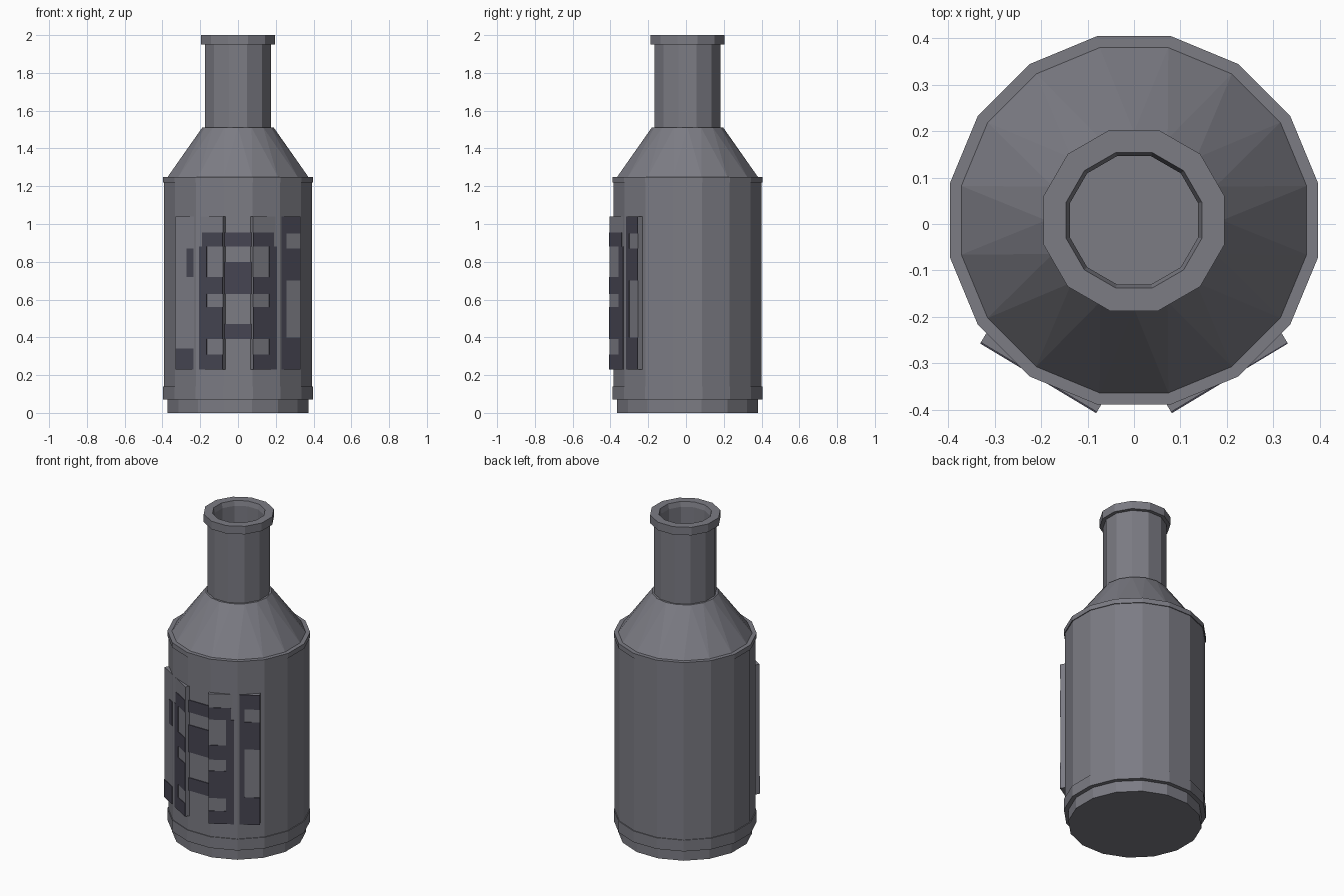
import bpy, math

if "Cube" in bpy.data.objects:
    bpy.data.objects.remove(bpy.data.objects["Cube"])

CY = 0.008  # the bottle axis sits slightly behind centre


def material(name, rgb):
    m = bpy.data.materials.new(name)
    m.diffuse_color = (*rgb, 1)
    m.use_nodes = True
    m.node_tree.nodes["Principled BSDF"].inputs["Base Color"].default_value = m.diffuse_color
    return m


GREY = material("bottle grey", (0.2, 0.2, 0.23))
DARK = material("dark slate", (0.062, 0.06, 0.085))


def make(name, verts, faces, mat):
    me = bpy.data.meshes.new(name)
    me.from_pydata(verts, [], faces)
    me.materials.append(mat)
    ob = bpy.data.objects.new(name, me)
    bpy.context.collection.objects.link(ob)
    return ob


def ring(n, apothem, z, turn=0.5):
    r = apothem / math.cos(math.pi / n)
    return [(r * math.cos((i + turn) * 2 * math.pi / n),
             CY + r * math.sin((i + turn) * 2 * math.pi / n), z) for i in range(n)]


def lathe(name, n, profile, mat):
    """Closed faceted solid from (apothem, z) points, bottom to top."""
    verts = [v for a, z in profile for v in ring(n, a, z)]
    faces = [tuple(reversed(range(n)))]
    for k in range(len(profile) - 1):
        for i in range(n):
            j = (i + 1) % n
            faces.append((k * n + i, k * n + j, (k + 1) * n + j, (k + 1) * n + i))
    top = (len(profile) - 1) * n
    faces.append(tuple(range(top, top + n)))
    return make(name, verts, faces, mat)


def slab(name, p0, p1, z0, z1, depth, mat):
    """Upright slab whose front runs p0 -> p1 (left to right); depth goes back."""
    dx, dy = p1[0] - p0[0], p1[1] - p0[1]
    l = math.hypot(dx, dy)
    bx, by = -dy / l * depth, dx / l * depth
    plan = [p0, p1, (p1[0] + bx, p1[1] + by), (p0[0] + bx, p0[1] + by)]
    verts = [(x, y, z) for z in (z0, z1) for x, y in plan]
    faces = [(3, 2, 1, 0), (4, 5, 6, 7)] + [
        (i, (i + 1) % 4, (i + 1) % 4 + 4, i + 4) for i in range(4)]
    return make(name, verts, faces, mat)


# Body with base, lower band and top ledge
lathe("body", 16, [(0.372, 0), (0.372, 0.07), (0.397, 0.07), (0.397, 0.14), (0.392, 0.14),
                   (0.392, 1.22), (0.397, 1.22), (0.397, 1.25), (0.372, 1.25)], GREY)

# Shoulder: alternating triangles between two staggered rings
N = 16
verts = ring(N, 0.372, 1.25) + ring(N, 0.186, 1.51, 0)
faces = []
for i in range(N):
    j = (i + 1) % N
    faces += [(i, j, N + j), (i, N + j, N + i)]
faces.append(tuple(range(N, 2 * N)))
make("shoulder", verts, faces, GREY)

# Neck with lip and hollow mouth
lathe("neck", 12, [(0.174, 1.48), (0.174, 1.95), (0.195, 1.95), (0.195, 2.0), (0.146, 2.0),
                   (0.138, 1.97), (0.138, 1.52)], GREY)

# Two flat label boards, angled against the front of the body
LEFT = ((-0.33, -0.255), (-0.08, -0.405))
RIGHT = ((0.08, -0.405), (0.33, -0.255))
Z0, Z1 = 0.23, 1.04
for name, (a, b) in (("label_board_left", LEFT), ("label_board_right", RIGHT)):
    slab(name, a, b, Z0, Z1, 0.03, GREY)


def patch(name, board, x0, x1, z0, z1):
    """Thin dark painted plate on a board, given by its front-view rectangle."""
    (ax, ay), (bx, by) = board
    s = (by - ay) / (bx - ax)
    l = math.hypot(1, s)
    ox, oy = s / l * 0.003, -1 / l * 0.003
    pts = [(x + ox, ay + (x - ax) * s + oy) for x in (x0, x1)]
    slab(name, *pts, z0, z1, 0.006, DARK)


# Dark block pattern on both boards: bars beside the middle and an outer stripe
for name, board, side in (("left", LEFT, -1), ("right", RIGHT, 1)):
    def both(tag, a, b, z0, z1):
        x0, x1 = sorted((side * a, side * b))
        patch(f"dark_{tag}_{name}", board, x0, x1, z0, z1)
    both("column", 0.165, 0.205, Z0, 0.88)
    for z0, z1 in ((0.88, 0.955), (0.63, 0.72), (0.39, 0.56), (Z0, 0.31)):
        both("bar", 0.08, 0.165, z0, z1)
        if z0 == 0.88:
            both("bar_end", 0.165, 0.19, z0, z1)
for x0, x1, z0, z1 in ((-0.27, -0.235, 0.72, 0.87), (-0.33, -0.235, Z0, 0.34)):
    patch("dark_edge_left", LEFT, x0, x1, z0, z1)
for x0, x1, z0, z1 in ((0.23, 0.255, Z0, Z1), (0.255, 0.33, 0.95, Z1),
                       (0.255, 0.33, 0.7, 0.87), (0.255, 0.33, Z0, 0.4)):
    patch("dark_edge_right", RIGHT, x0, x1, z0, z1)

# Middle dark bars, flush with the body front
MIDDLE = ((-0.08, -0.386), (0.08, -0.386))
for z0, z1 in ((0.88, 0.955), (0.63, 0.8), (0.39, 0.47)):
    patch("dark_bar_middle", MIDDLE, -0.08, 0.08, z0, z1)
